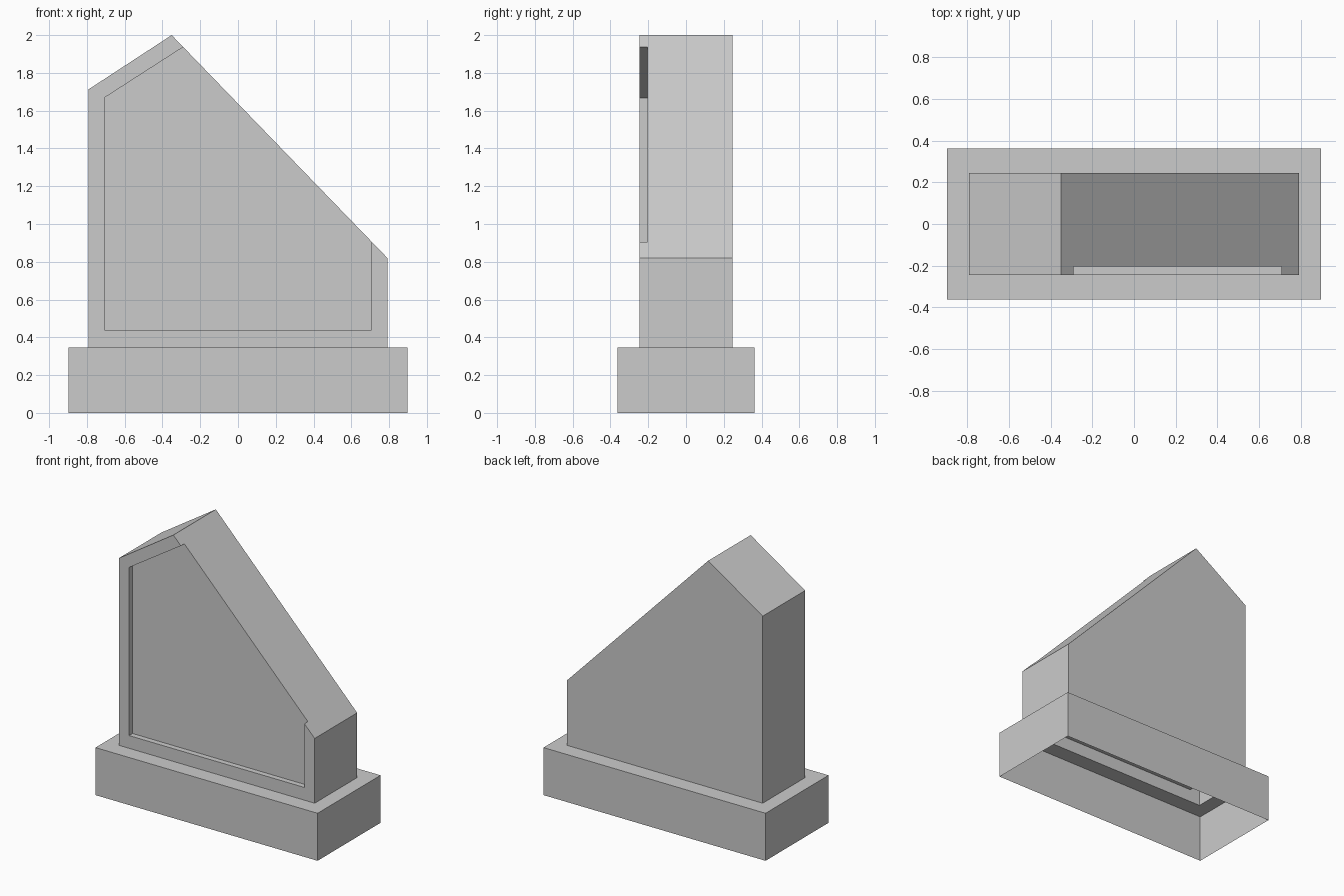
import bpy, bmesh
from mathutils import Vector

cube = bpy.data.objects.get("Cube")
if cube:
    bpy.data.objects.remove(cube)

stone = bpy.data.materials.new("plain_grey")
stone.use_nodes = True
stone.diffuse_color = (0.6, 0.6, 0.6, 1)
stone.node_tree.nodes["Principled BSDF"].inputs["Base Color"].default_value = stone.diffuse_color


def build(name, polygons):
    """Weld a list of polygons into one open shell."""
    bm = bmesh.new()
    for points in polygons:
        bm.faces.new([bm.verts.new(p) for p in points])
    bmesh.ops.remove_doubles(bm, verts=bm.verts, dist=1e-5)
    bmesh.ops.recalc_face_normals(bm, faces=bm.faces)
    mesh = bpy.data.meshes.new(name)
    bm.to_mesh(mesh)
    bm.free()
    mesh.materials.append(stone)
    obj = bpy.data.objects.new(name, mesh)
    bpy.context.scene.collection.objects.link(obj)
    return obj


def at(y, profile):
    return [(x, y, z) for x, z in profile]


def band(a, b, y0, y1):
    """Quad joining two profile points across the depth."""
    return at(y0, [a, b]) + at(y1, [b, a])


def rect(hx, hy, z):
    return [Vector(p) for p in ((-hx, -hy, z), (hx, -hy, z), (hx, hy, z), (-hx, hy, z))]


# Plinth: hollow box, open underneath, with a rim around the slab
BASE_Z, HALF_X, HALF_Y = 0.347, 0.791, 0.245
low, high = rect(0.897, 0.363, 0), rect(0.897, 0.363, BASE_Z)
hole = rect(HALF_X, HALF_Y, BASE_Z)
plinth = []
for i in range(4):
    j = (i + 1) % 4
    plinth.append([low[i], low[j], high[j], high[i]])
    plinth.append([high[i], high[j], hole[j], hole[i]])
build("plinth", plinth)

# Slab: hollow, with a shallow front recess that breaks through the long slope
peak, shoulder = (-0.351, 2.0), (HALF_X, 0.82)


def on_slope(x):
    t = (x - peak[0]) / (shoulder[0] - peak[0])
    return (x, peak[1] + t * (shoulder[1] - peak[1]))


outline = [(-HALF_X, BASE_Z), (HALF_X, BASE_Z), shoulder, peak, (-HALF_X, 1.713)]
recess = [on_slope(0.708), (0.708, 0.44), (-0.708, 0.44), (-0.708, 1.668), on_slope(-0.29)]
FRONT, PANEL, BACK = -HALF_Y, -0.205, HALF_Y

slab = [
    at(FRONT, outline[:3] + recess + outline[3:]),                # front frame
    at(PANEL, recess),                                            # sunken panel
    at(BACK, outline),                                            # back
    at(BACK, [shoulder, peak]) + at(FRONT, [peak, recess[-1]])
    + at(PANEL, [recess[-1], recess[0]]) + at(FRONT, [recess[0], shoulder]),  # long slope
]
slab += [band(a, b, FRONT, PANEL) for a, b in zip(recess, recess[1:])]
for a, b in ((1, 2), (3, 4), (4, 0)):
    slab.append(band(outline[a], outline[b], FRONT, BACK))
build("slab", slab)
